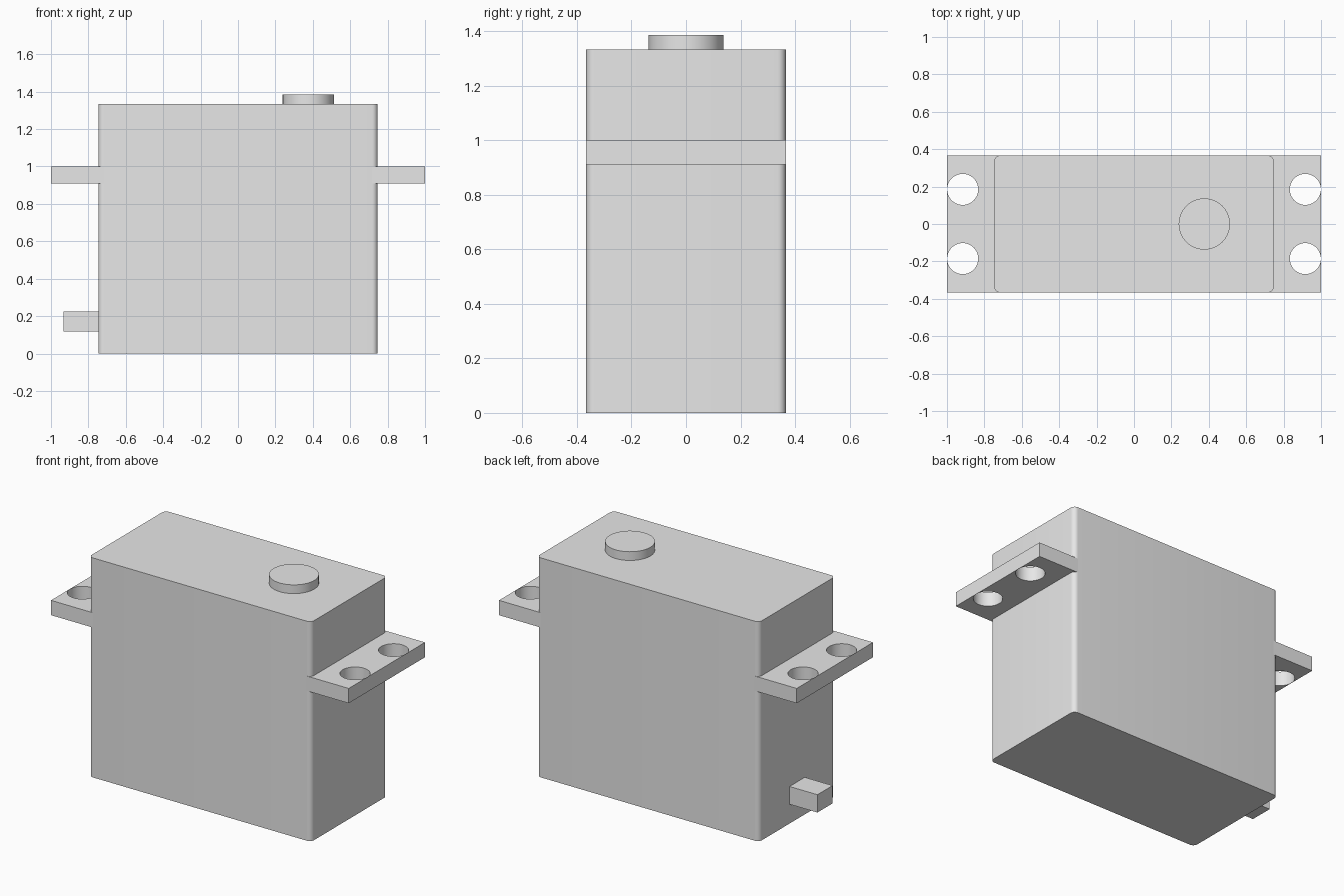
import bpy, bmesh, math
from mathutils import Vector

cube = bpy.data.objects.get("Cube")
if cube:
    bpy.data.objects.remove(cube, do_unlink=True)

grey = bpy.data.materials.new("light grey plastic")
grey.use_nodes = True
grey.diffuse_color = (0.8, 0.8, 0.8, 1)
grey.node_tree.nodes["Principled BSDF"].inputs["Base Color"].default_value = (0.8, 0.8, 0.8, 1)


def make_object(name, bm):
    mesh = bpy.data.meshes.new(name)
    bm.to_mesh(mesh)
    bm.free()
    mesh.materials.append(grey)
    obj = bpy.data.objects.new(name, mesh)
    bpy.context.collection.objects.link(obj)
    return obj


def box(name, low, high, corner=0):
    """Box between two corners, with optional rounded vertical edges."""
    low, high = Vector(low), Vector(high)
    bm = bmesh.new()
    bmesh.ops.create_cube(bm, size=1)
    bmesh.ops.scale(bm, vec=high - low, verts=bm.verts)
    bmesh.ops.translate(bm, vec=(low + high) / 2, verts=bm.verts)
    if corner:
        upright = [e for e in bm.edges
                   if abs(e.verts[0].co.z - e.verts[1].co.z) > 0.01]
        bmesh.ops.bevel(bm, geom=upright, offset=corner, segments=8,
                        profile=0.5, affect='EDGES')
    return make_object(name, bm)


def cylinder(name, x, y, radius, bottom, top):
    bm = bmesh.new()
    bmesh.ops.create_cone(bm, cap_ends=True, segments=64, radius1=radius,
                          radius2=radius, depth=top - bottom)
    bmesh.ops.translate(bm, vec=(x, y, (bottom + top) / 2), verts=bm.verts)
    return make_object(name, bm)


def activate(obj):
    bpy.ops.object.select_all(action='DESELECT')
    obj.select_set(True)
    bpy.context.view_layer.objects.active = obj


HALF_X, HALF_Y, CORNER = 0.747, 0.366, 0.03
TAB_LOW, TAB_HIGH = 0.91, 1.0

# Main case and output shaft
body = box("body", (-HALF_X, -HALF_Y, 0), (HALF_X, HALF_Y, 1.333), CORNER)
shaft = cylinder("output_shaft", 0.376, 0, 0.137, 1.32, 1.386)

# Cable outlet on the right end
cable = box("cable_outlet", (-0.934, -0.073, 0.117), (-0.73, 0.073, 0.225))

# Mounting tabs, each drilled with two screw holes
tabs = []
for name, side in (("left_mounting_tab", 1), ("right_mounting_tab", -1)):
    xs = sorted((side * (HALF_X - CORNER), side))
    tab = box(name, (xs[0], -HALF_Y, TAB_LOW), (xs[1], HALF_Y, TAB_HIGH))
    for y in (-0.185, 0.185):
        cutter = cylinder("hole_cutter", side * 0.916, y, 0.083,
                          TAB_LOW - 0.1, TAB_HIGH + 0.1)
        cutter.hide_render = True
        hole = tab.modifiers.new("screw_hole", 'BOOLEAN')
        hole.operation = 'DIFFERENCE'
        hole.solver = 'EXACT'
        hole.object = cutter
        activate(tab)
        bpy.ops.object.modifier_apply(modifier=hole.name)
        bpy.data.objects.remove(cutter, do_unlink=True)
    tabs.append(tab)

# Smooth the round surfaces, keep edges crisp
for obj in [body, shaft] + tabs:
    activate(obj)
    bpy.ops.object.shade_smooth_by_angle(angle=math.radians(30))
